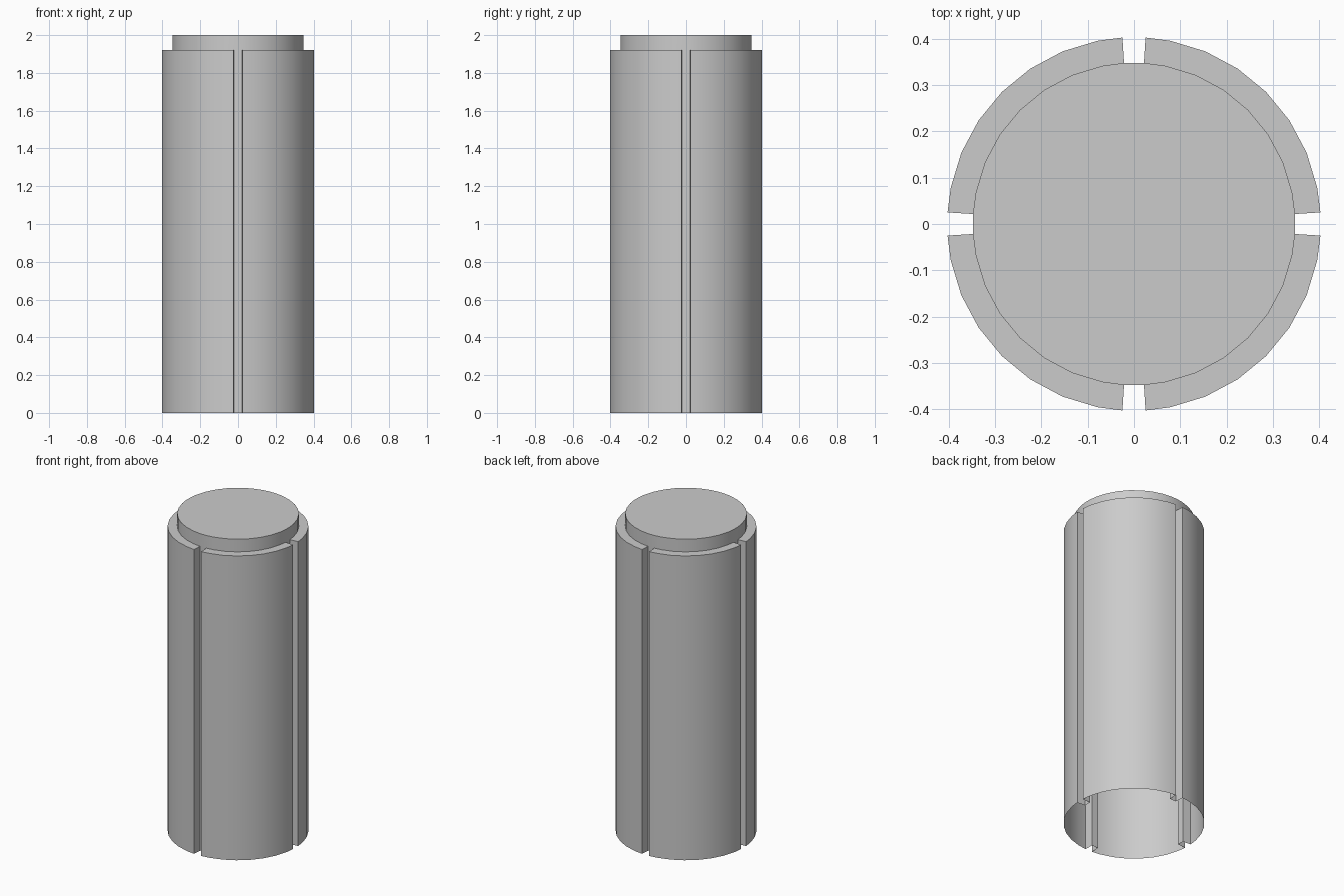
import bpy, bmesh, math

if "Cube" in bpy.data.objects:
    bpy.data.objects.remove(bpy.data.objects["Cube"])

R_OUT, R_IN = 0.403, 0.348   # body and cap radii
Z_STEP, Z_TOP = 1.92, 2.0
HALF = math.atan(0.025 / 0.402)   # half angle of each groove

# Four quarters: groove edge, 32-gon corners, next groove edge
angles = []
for q in range(4):
    base = q * math.pi / 2
    angles.append(base + HALF)
    angles += [base + math.radians(11.25 * i) for i in range(1, 8)]
    angles.append(base + math.pi / 2 - HALF)
N, PER = len(angles), 9

bm = bmesh.new()


def ring(r, z):
    return [bm.verts.new((r * math.cos(a), r * math.sin(a), z)) for a in angles]


out_lo, out_hi = ring(R_OUT, 0), ring(R_OUT, Z_STEP)
in_hi, cap = ring(R_IN, Z_STEP), ring(R_IN, Z_TOP)
in_lo = {i: bm.verts.new((v.co.x, v.co.y, 0)) for i, v in enumerate(in_hi)
         if i % PER in (0, PER - 1)}

for i in range(N):
    j = (i + 1) % N
    # Raised cap wall
    bm.faces.new((in_hi[i], in_hi[j], cap[j], cap[i]))
    if i % PER == PER - 1:
        # Groove: two side walls and a floor, open below
        bm.faces.new((out_lo[i], in_lo[i], in_hi[i], out_hi[i]))
        bm.faces.new((in_lo[i], in_lo[j], in_hi[j], in_hi[i]))
        bm.faces.new((in_lo[j], out_lo[j], out_hi[j], in_hi[j]))
    else:
        # Outer wall and step ledge
        bm.faces.new((out_lo[i], out_lo[j], out_hi[j], out_hi[i]))
        bm.faces.new((out_hi[i], out_hi[j], in_hi[j], in_hi[i]))
# Cap top
bm.faces.new(cap)

mesh = bpy.data.meshes.new("grooved_cylinder")
bm.to_mesh(mesh)
bm.free()
obj = bpy.data.objects.new("grooved_cylinder", mesh)
bpy.context.collection.objects.link(obj)
bpy.context.view_layer.objects.active = obj
obj.select_set(True)
bpy.ops.object.shade_smooth_by_angle(angle=math.radians(30))
